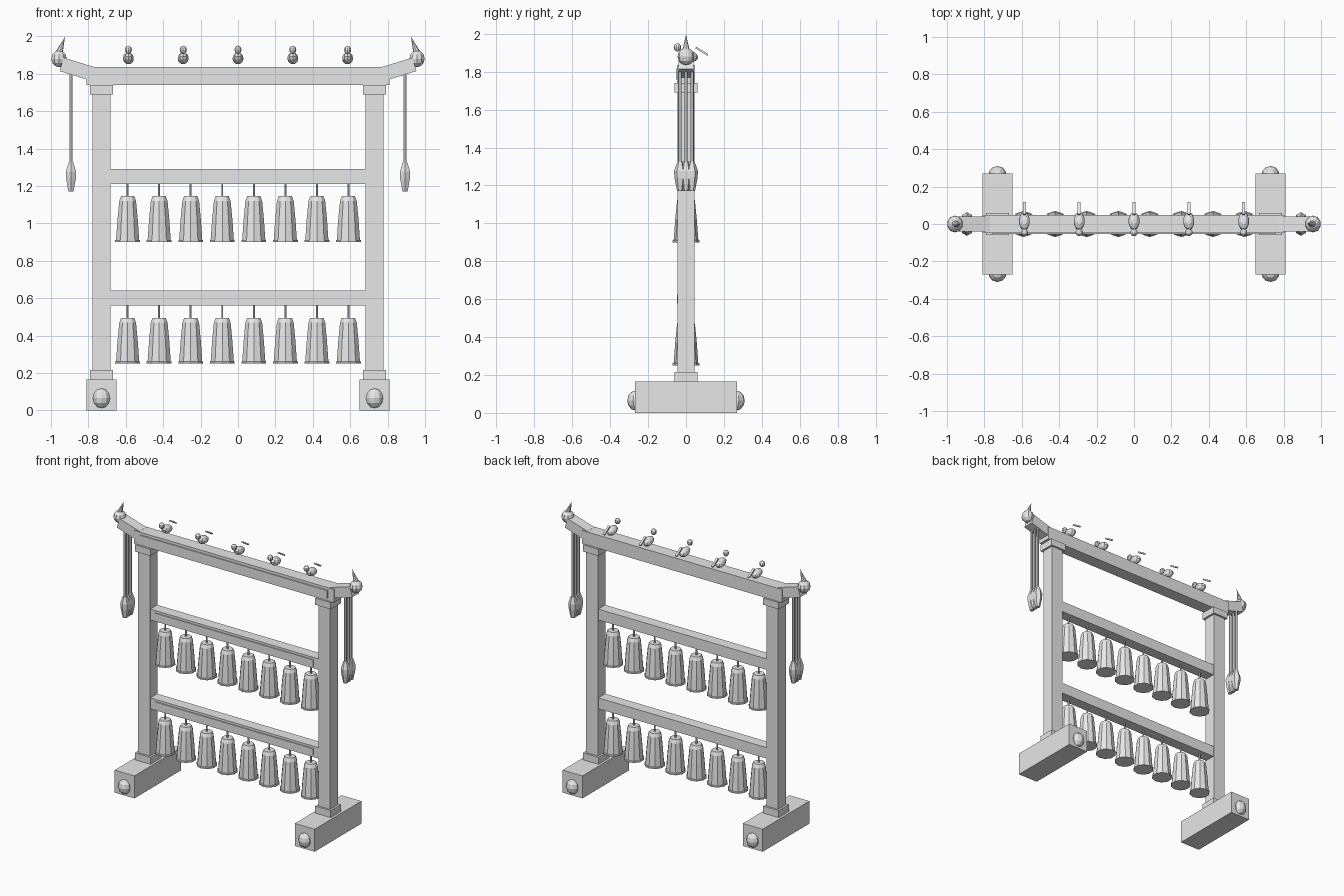
import bpy, bmesh
from math import radians
from mathutils import Vector, Matrix

if "Cube" in bpy.data.objects:
    bpy.data.objects.remove(bpy.data.objects["Cube"])

grey = bpy.data.materials.new("plain_grey")
grey.use_nodes = True
grey.diffuse_color = (0.8, 0.8, 0.8, 1)
grey.node_tree.nodes["Principled BSDF"].inputs["Base Color"].default_value = (0.8, 0.8, 0.8, 1)


def finish(name, bm):
    mesh = bpy.data.meshes.new(name)
    bm.to_mesh(mesh)
    bm.free()
    mesh.materials.append(grey)
    obj = bpy.data.objects.new(name, mesh)
    bpy.context.collection.objects.link(obj)
    return obj


def box(name, centre, size, tilt=0):
    """Box turned about the y axis by tilt."""
    bm = bmesh.new()
    m = Matrix.Translation(centre) @ Matrix.Rotation(tilt, 4, 'Y') @ Matrix.Diagonal((*size, 1))
    bmesh.ops.create_cube(bm, size=1, matrix=m)
    return finish(name, bm)


def ball(name, centre, radii, pitch=0):
    bm = bmesh.new()
    m = Matrix.Translation(centre) @ Matrix.Rotation(pitch, 4, 'X') @ Matrix.Diagonal((*radii, 1))
    bmesh.ops.create_uvsphere(bm, u_segments=10, v_segments=6, radius=1, matrix=m)
    return finish(name, bm)


def rod(name, a, b, r1, r2, sides=6):
    a, b = Vector(a), Vector(b)
    bm = bmesh.new()
    m = Matrix.Translation((a + b) / 2) @ (b - a).to_track_quat('Z', 'Y').to_matrix().to_4x4()
    bmesh.ops.create_cone(bm, cap_ends=True, segments=sides, radius1=r1, radius2=r2,
                          depth=(b - a).length, matrix=m)
    return finish(name, bm)


def lathe(name, centre, profile, sides):
    """Closed turned shape from (radius, height) pairs, bottom to top."""
    bm = bmesh.new()
    rings = []
    for r, z in profile:
        ring = bmesh.ops.create_circle(bm, segments=sides, radius=r,
                                       matrix=Matrix.Translation((0, 0, z)) @ Matrix.Rotation(radians(90), 4, 'Z'))
        for v in ring["verts"]:
            v.co = Matrix.Rotation(radians(-90), 3, 'Z') @ v.co
        rings.append(ring["verts"])
    for low, high in zip(rings, rings[1:]):
        for i in range(sides):
            j = (i + 1) % sides
            bm.faces.new((low[i], low[j], high[j], high[i]))
    bm.faces.new(rings[0])
    bm.faces.new(rings[-1])
    bmesh.ops.recalc_face_normals(bm, faces=bm.faces[:])
    bmesh.ops.translate(bm, verts=bm.verts[:], vec=centre)
    # vertices point along x
    return finish(name, bm)


TASSEL = [(0.016, 0), (0.03, 0.07), (0.032, 0.105), (0.015, 0.155)]
BELL = [(0.07, 0), (0.07, 0.01), (0.065, 0.012), (0.057, 0.12), (0.047, 0.22), (0.037, 0.245)]

# Two mirrored uprights with feet, roof arms, finials and tassels
for side, s in (("left", 1), ("right", -1)):
    box(side + "_foot", (s * 0.73, 0, 0.0825), (0.16, 0.54, 0.165))
    for end, e in (("front", -1), ("back", 1)):
        ball(f"{side}_{end}_foot_knob", (s * 0.73, e * 0.265, 0.065), (0.048, 0.045, 0.053))
    box(side + "_plinth", (s * 0.73, 0, 0.19), (0.125, 0.12, 0.052))
    box(side + "_post", (s * 0.73, 0, 0.95), (0.095, 0.092, 1.5))
    box(side + "_capital", (s * 0.73, 0, 1.715), (0.125, 0.12, 0.05))
    box(side + "_raised_arm", (s * 0.862, 0, 1.825), (0.17, 0.08, 0.075), -s * radians(17))
    ball(side + "_finial", (s * 0.957, 0, 1.88), (0.043, 0.045, 0.045))
    rod(side + "_horn", (s * 0.957, 0, 1.91), (s * 0.925, 0, 1.997), 0.02, 0, 8)
    for n in (-1, 0, 1):
        rod(f"{side}_tassel_cord", (s * 0.893, n * 0.032, 1.31), (s * 0.893, n * 0.032, 1.8), 0.009, 0.009)
        lathe(f"{side}_tassel", (s * 0.893, n * 0.031, 1.17), TASSEL, 6)

# Beams with a thin front panel
for name, z, half, depth, height in (("top_beam", 1.787, 0.81, 0.094, 0.096),
                                     ("upper_rail", 1.25, 0.69, 0.08, 0.08),
                                     ("lower_rail", 0.60, 0.69, 0.08, 0.08)):
    box(name, (0, 0, z), (2 * half, depth, height))
    box(name + "_panel", (0, -depth / 2 - 0.003, z), (2 * half - 0.1, 0.008, height * 0.6))

# Two rows of eight hanging bells
for row, z in (("upper", 0.90), ("lower", 0.25)):
    for i in range(8):
        x = -0.59 + i * 0.1686
        lathe(row + "_bell", (x, 0, z), BELL, 10)
        rod(row + "_bell_hanger", (x, 0, z + 0.24), (x, 0, z + 0.32), 0.006, 0.006)

# Five small birds on the top beam
for i in range(-2, 3):
    x = i * 0.293
    ball("bird_body", (x, 0.015, 1.882), (0.03, 0.05, 0.03), radians(-12))
    ball("bird_head", (x, -0.045, 1.928), (0.02, 0.02, 0.022))
    tail = box("bird_tail", (x, 0.083, 1.908), (0.016, 0.075, 0.01))
    tail.rotation_euler = (0, 0, 0)
    tail.data.transform(Matrix.Translation((x, 0.083, 1.908)) @ Matrix.Rotation(radians(-32), 4, 'X')
                        @ Matrix.Translation((-x, -0.083, -1.908)))
